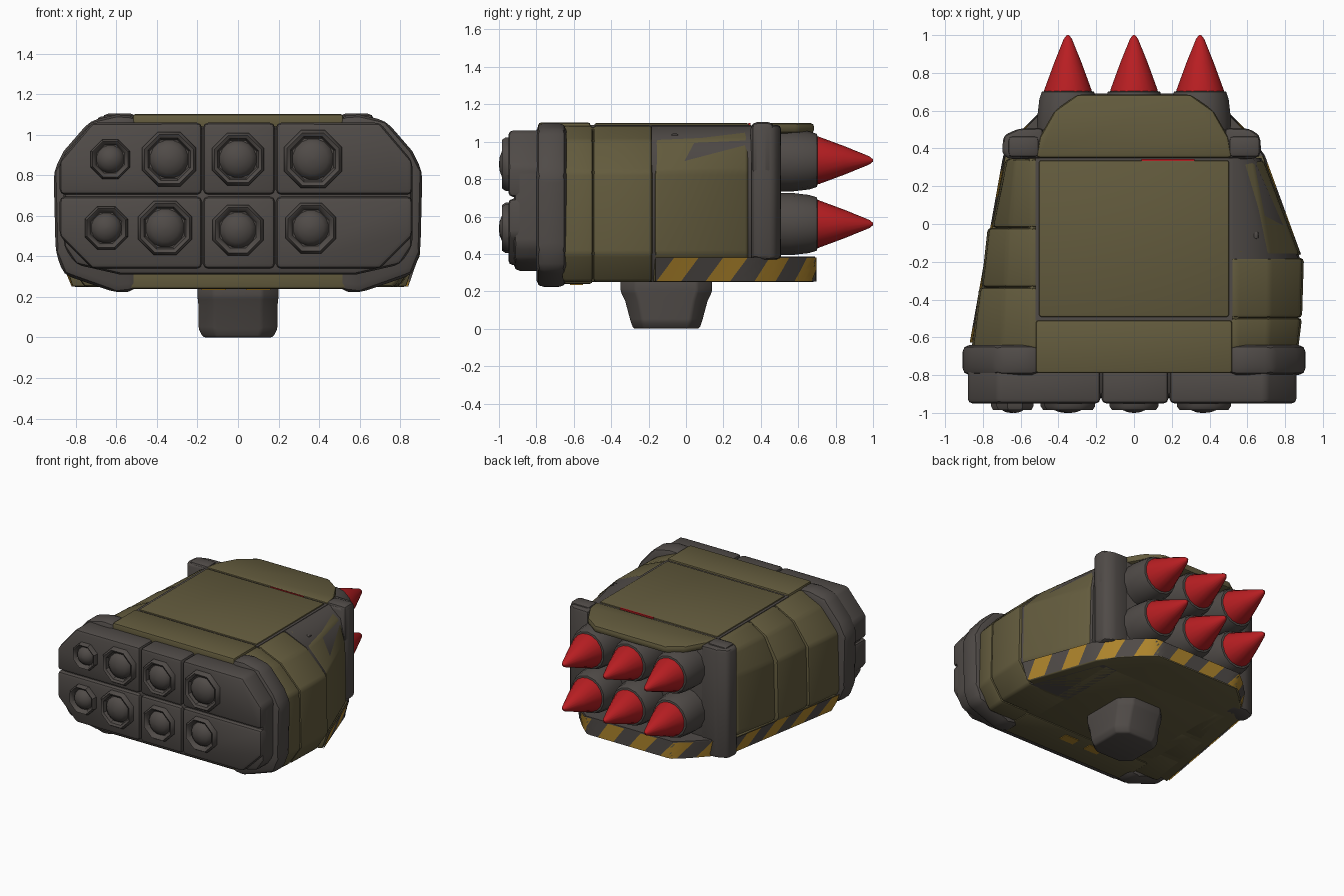
import bpy, bmesh, math
from mathutils import Vector

cube = bpy.data.objects.get("Cube")
if cube:
    bpy.data.objects.remove(cube, do_unlink=True)


def material(name, r, g, b):
    m = bpy.data.materials.new(name)
    m.use_nodes = True
    m.diffuse_color = (r, g, b, 1)
    m.node_tree.nodes["Principled BSDF"].inputs["Base Color"].default_value = (r, g, b, 1)
    return m


OLIVE = material("olive paint", 0.125, 0.105, 0.047)
GREY = material("dark grey metal", 0.08, 0.07, 0.064)
RED = material("warhead red", 0.48, 0.013, 0.016)
YELLOW = material("hazard yellow", 0.42, 0.23, 0.025)
parts = []


def finish(name, bm, mats, bevel=0.0):
    bmesh.ops.recalc_face_normals(bm, faces=bm.faces)
    if bevel:
        edges = [e for e in bm.edges if len(e.link_faces) == 2 and e.calc_face_angle() > 0.3]
        bmesh.ops.bevel(bm, geom=edges, offset=bevel, segments=2, profile=0.5,
                        affect='EDGES', clamp_overlap=True)
    mesh = bpy.data.meshes.new(name)
    bm.to_mesh(mesh)
    bm.free()
    for m in mats:
        mesh.materials.append(m)
    ob = bpy.data.objects.new(name, mesh)
    bpy.context.collection.objects.link(ob)
    parts.append(ob)


def loft(name, rings, mat, bevel=0.0):
    """Skin a closed solid through rings of 3D points."""
    bm = bmesh.new()
    vs = [[bm.verts.new(p) for p in ring] for ring in rings]
    n = len(vs[0])
    for a, b in zip(vs, vs[1:]):
        for i in range(n):
            bm.faces.new((a[i], a[(i + 1) % n], b[(i + 1) % n], b[i]))
    bm.faces.new(vs[0])
    bm.faces.new(vs[-1])
    finish(name, bm, [mat], bevel)


def along_y(name, pts, y0, y1, mat, bevel=0.0):
    loft(name, [[(x, y, z) for x, z in pts] for y in (y0, y1)], mat, bevel)


def along_z(name, pts, z0, z1, mat, bevel=0.0):
    loft(name, [[(x, y, z) for x, y in pts] for z in (z0, z1)], mat, bevel)


def box(name, x0, x1, y0, y1, z0, z1, mat, bevel=0.0):
    along_z(name, [(x0, y0), (x1, y0), (x1, y1), (x0, y1)], z0, z1, mat, bevel)


def spin(name, x, z, profile, sides, mat):
    """Turned part along y, profile of (radius, y)."""
    ang = [2 * math.pi * (i + 0.5) / sides for i in range(sides)]
    loft(name, [[(x + r * math.cos(a), y, z + r * math.sin(a)) for a in ang]
                for r, y in profile], mat)


def mirrored(half):
    return half + [(-x, v) for x, v in reversed(half)]


# Main hull core
box("hull_core", -0.56, 0.56, -0.7, 0.36, 0.25, 1.075, OLIVE, 0.02)


# Side armour segments, stepping inward toward the rear
def side_section(s, y, w):
    return [(s * x, y, z) for x, z in ((0.45, 0.25), (w - 0.1, 0.25), (w, 0.4),
                                       (w - 0.01, 0.84), (w * 0.4 + 0.36, 1.01),
                                       (0.54, 1.085), (0.45, 1.085))]


SEGMENTS = {1: ((-0.66, 0.87, -0.497, 0.89), (-0.497, 0.89, -0.18, 0.9), (-0.168, 0.885, 0.335, 0.695)),
            -1: ((-0.66, 0.86, -0.335, 0.82), (-0.335, 0.81, -0.02, 0.775), (-0.02, 0.755, 0.345, 0.68))}
for s, label in ((1, "left"), (-1, "right")):
    for i, (y0, w0, y1, w1) in enumerate(SEGMENTS[s]):
        loft(f"{label}_armour_{i + 1}", [side_section(s, y0, w0), side_section(s, y1, w1)], OLIVE, 0.02)
loft("left_panel_seam", [side_section(1, -0.185, 0.88), side_section(1, 0.35, 0.675)], GREY)
box("left_rivet", 0.62, 0.66, -0.08, -0.04, 0.98, 1.043, GREY, 0.01)

# Roof hatch with a dark seam, and strips before it
box("roof_seam", -0.522, 0.522, -0.51, 0.35, 1.04, 1.089, GREY)
box("roof_hatch", -0.503, 0.503, -0.492, 0.338, 1.04, 1.099, OLIVE, 0.012)
box("roof_red_mark", 0.04, 0.32, 0.334, 0.345, 1.08, 1.1, RED)
box("roof_front_strip", -0.52, 0.52, -0.79, -0.51, 1.02, 1.103, OLIVE, 0.015)
box("belly_front_strip", -0.55, 0.55, -0.79, -0.5, 0.24, 0.36, OLIVE, 0.015)
for i, x in enumerate((-0.18, 0.04)):
    box(f"belly_hazard_mark_{i + 1}", x, x + 0.12, -0.62, -0.55, 0.235, 0.242, YELLOW)

# Rear roof flap
along_z("rear_roof_flap", mirrored([(0.52, 0.35), (0.5, 0.46), (0.42, 0.6), (0.3, 0.685)]),
        1.045, 1.1, OLIVE, 0.02)

# Front collar: chunky shoulders on either side
for s, label in ((1, "left"), (-1, "right")):
    pts = [(0.5, 0.23), (0.6, 0.22), (0.86, 0.31), (0.9, 0.42), (0.91, 0.82),
           (0.86, 0.92), (0.73, 1.07), (0.6, 1.1), (0.5, 1.095)]
    along_y(f"{label}_front_shoulder", [(s * x, z) for x, z in pts], -0.8, -0.64, GREY, 0.04)
along_y("front_bulkhead", mirrored([(0.58, 0.31), (0.8, 0.36), (0.86, 0.45), (0.86, 0.86),
                                    (0.7, 1.04)]), -0.92, -0.7, GREY, 0.03)

# Two rows of front tube blocks
for z_in, z_mid, z_out, row in ((0.705, 0.87, 1.06, "upper"), (0.695, 0.5, 0.34, "lower")):
    blocks = {"right": [(-0.88, z_in), (-0.178, z_in), (-0.178, z_out), (-0.72, z_out), (-0.88, z_mid)],
              "middle": [(-0.172, z_in), (0.182, z_in), (0.182, z_out), (-0.172, z_out)],
              "left": [(0.188, z_in), (0.86, z_in), (0.86, z_mid), (0.7, z_out), (0.188, z_out)]}
    for label, pts in blocks.items():
        along_y(f"{row}_{label}_tube_block", pts, -0.95, -0.75, GREY, 0.025)

# Octagonal tube mouths with domed plugs
MOUTHS = ((-0.63, 0.88, 0.105), (-0.34, 0.88, 0.145), (0, 0.88, 0.14), (0.37, 0.88, 0.155),
          (-0.65, 0.54, 0.115), (-0.36, 0.54, 0.145), (0, 0.53, 0.135), (0.36, 0.54, 0.135))
for i, (x, z, r) in enumerate(MOUTHS):
    spin(f"tube_mouth_{i + 1}", x, z, [(r, -0.92), (r, -0.965), (r * 0.9, -0.985),
                                       (r * 0.78, -0.975), (r * 0.7, -0.945)], 8, GREY)
    d = r * 0.68
    spin(f"tube_plug_{i + 1}", x, z, [(d * math.cos(t), -0.94 - 0.06 * math.sin(t))
                                      for t in (0, 0.4, 0.8, 1.2, 1.5)], 16, GREY)

# Rear frame: corner posts (the right one reaches the floor) and the bulkhead
for s, label, foot, extra in ((1, "left", 0.37, 0), (-1, "right", 0.25, 0.025)):
    pts = [(0.48, 0.345), (0.645 + extra, 0.345), (0.675 + extra, 0.38),
           (0.665 + extra, 0.47), (0.61, 0.505), (0.48, 0.51)]
    along_z(f"{label}_rear_post", [(s * x, y) for x, y in pts], foot, 1.09, GREY, 0.025)
    box(f"{label}_post_cap", s * 0.5, s * 0.67, 0.35, 0.47, 0.82, 1.105, GREY, 0.03)
box("rear_bulkhead", -0.56, 0.56, 0.34, 0.5, 0.3, 1.06, GREY, 0.02)

# Missiles in their launch tubes
for j, z in enumerate((0.56, 0.9)):
    for i, x in enumerate((-0.35, 0, 0.35)):
        spin(f"missile_tube_{j}_{i}", x, z, [(0.165, 0.42), (0.167, 0.56), (0.155, 0.66),
                                             (0.142, 0.7), (0.12, 0.705)], 14, GREY)
        spin(f"missile_nose_{j}_{i}", x, z, [(0.13, 0.685), (0.127, 0.71), (0.075, 0.85),
                                             (0.022, 0.98), (0.006, 1.0)], 18, RED)

# Lower tray, tucked in at the bottom, with a dark deck under the missiles
PATH = [Vector(p) for p in ((0.875, -0.16), (0.685, 0.36), (0.59, 0.49), (0.47, 0.61), (0.37, 0.69),
                            (-0.37, 0.69), (-0.47, 0.61), (-0.59, 0.49), (-0.685, 0.36), (-0.86, -0.62))]
TUCK = 0.95
loft("lower_tray", [[(p.x * k, p.y, z) for p in PATH] for k, z in ((TUCK, 0.25), (1, 0.38))], OLIVE, 0.01)
along_z("missile_deck", [(p.x, p.y) for p in PATH if p.y > 0.3], 0.36, 0.386, GREY)
LENGTH = sum((b - a).length for a, b in zip(PATH, PATH[1:]))


def band_point(s, t):
    """Point at path length s and height fraction t, just outside the tray."""
    s = min(max(s, 0), LENGTH)
    for a, b in zip(PATH, PATH[1:]):
        d = (b - a).length
        if s <= d or b == PATH[-1]:
            p = a.lerp(b, min(s / d, 1))
            return (p.x * 1.011 * (TUCK + (1 - TUCK) * t), p.y * 1.011, 0.252 + 0.128 * t)
        s -= d


# Striped hazard band around the tray
bm = bmesh.new()
STEP, SLANT, STRIPE = 0.0345, 0.1, 4
rows = [[bm.verts.new(band_point(i * STEP - SLANT * (1 - t), t)) for t in (0, 0.5, 1)]
        for i in range(int((LENGTH + SLANT) / STEP) + 1)]
for i, (a, b) in enumerate(zip(rows, rows[1:])):
    for k in range(2):
        f = bm.faces.new((a[k], b[k], b[k + 1], a[k + 1]))
        f.material_index = (i + 1) // STRIPE % 2
bmesh.ops.dissolve_degenerate(bm, dist=0.0005, edges=bm.edges)
finish("hazard_band", bm, [GREY, YELLOW])

# Pedestal under the hull
ring = [(-0.2, -0.27), (-0.12, -0.35), (0.12, -0.35), (0.2, -0.27),
        (0.2, 0.06), (0.12, 0.14), (-0.12, 0.14), (-0.2, 0.06)]
loft("pedestal", [[(x * kx, -0.105 + (y + 0.105) * ky, z) for x, y in ring]
                  for kx, ky, z in ((0.86, 0.72, 0), (0.97, 0.78, 0.04), (0.97, 0.9, 0.15),
                                    (1, 1, 0.2), (1, 1, 0.27))], GREY, 0.012)

# Smooth shading with crisp edges
bpy.ops.object.select_all(action='DESELECT')
for ob in parts:
    ob.select_set(True)
bpy.context.view_layer.objects.active = parts[0]
bpy.ops.object.shade_smooth_by_angle(angle=math.radians(38))
